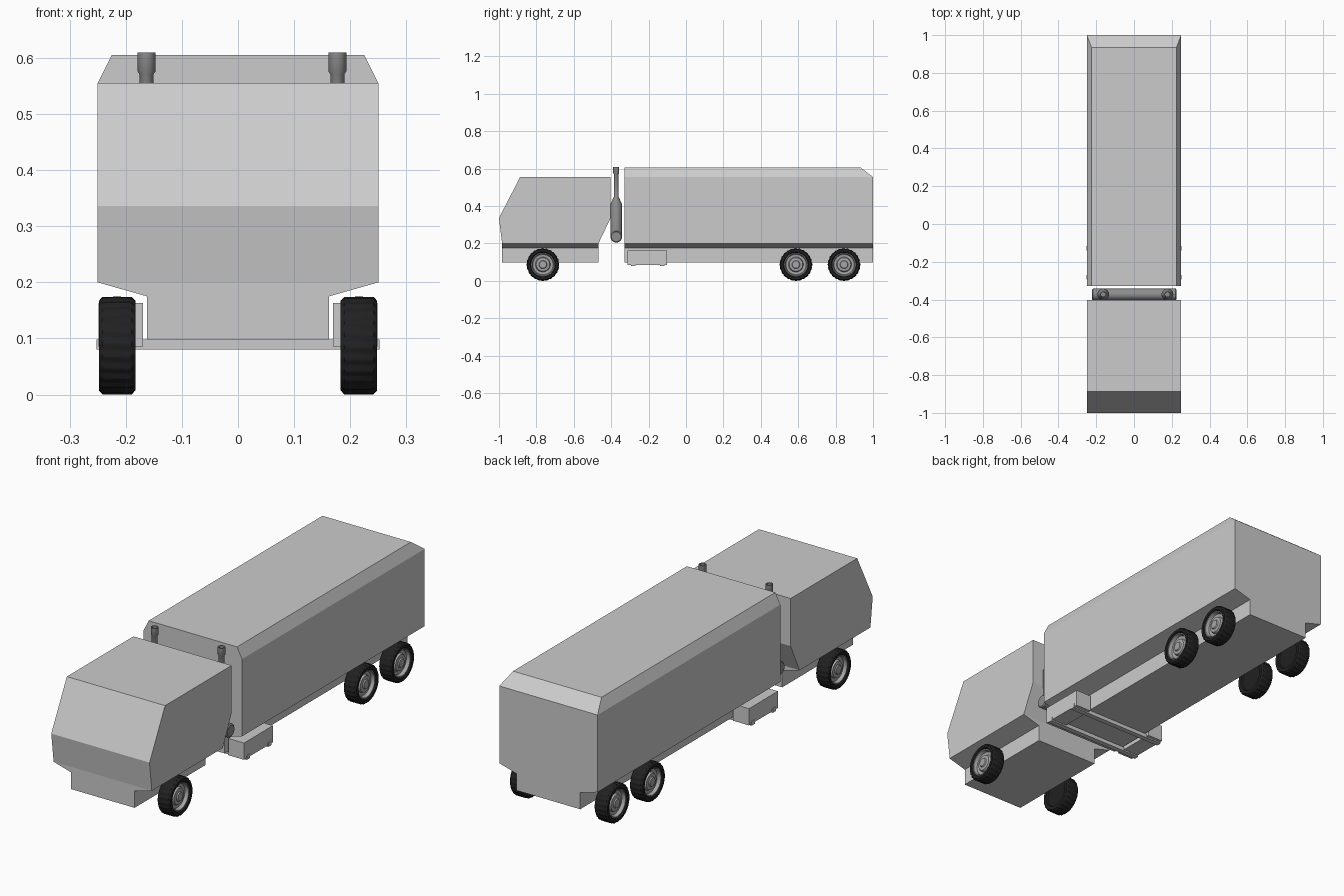
import bpy, bmesh, math
from mathutils import Matrix

if "Cube" in bpy.data.objects:
    bpy.data.objects.remove(bpy.data.objects["Cube"])


def material(name, v):
    m = bpy.data.materials.new(name)
    m.diffuse_color = (v, v, v, 1)
    m.use_nodes = True
    m.node_tree.nodes["Principled BSDF"].inputs["Base Color"].default_value = m.diffuse_color
    return m


RUBBER = material("rubber", 0.015)
METAL = material("metal", 0.38)
DARK_METAL = material("dark_metal", 0.27)


def finish(name, bm, mat=None, smooth=False):
    bmesh.ops.recalc_face_normals(bm, faces=bm.faces[:])
    me = bpy.data.meshes.new(name)
    bm.to_mesh(me)
    bm.free()
    ob = bpy.data.objects.new(name, me)
    bpy.context.collection.objects.link(ob)
    if mat:
        me.materials.append(mat)
    if smooth:
        bpy.ops.object.select_all(action='DESELECT')
        ob.select_set(True)
        bpy.context.view_layer.objects.active = ob
        bpy.ops.object.shade_smooth_by_angle(angle=math.radians(35))
    return ob


def skin(bm, rings):
    """Join successive vertex rings and cap both ends."""
    n = len(rings[0])
    for a, b in zip(rings, rings[1:]):
        for i in range(n):
            j = (i + 1) % n
            bm.faces.new((a[i], a[j], b[j], b[i]))
    bm.faces.new(rings[0])
    bm.faces.new(rings[-1])


def hull(name, levels):
    """Stack rectangles given as (z, half width, y front, y back)."""
    bm = bmesh.new()
    skin(bm, [[bm.verts.new(p) for p in
               ((-w, f, z), (w, f, z), (w, b, z), (-w, b, z))]
              for z, w, f, b in levels])
    return finish(name, bm)


def lathe(name, profile, matrix, segs=32, mat=None, tread=()):
    """Revolve (radius, height) points about z; tread rings get notches."""
    bm = bmesh.new()
    rings = []
    for k, (r, h) in enumerate(profile):
        ring = []
        for i in range(segs):
            a = 2 * math.pi * i / segs
            rr = r - (0.0025 if k in tread and i % 4 >= 2 else 0)
            ring.append(bm.verts.new((rr * math.cos(a), rr * math.sin(a), h)))
        rings.append(ring)
    skin(bm, rings)
    bm.transform(matrix)
    return finish(name, bm, mat, True)


def box(name, x0, x1, y0, y1, z0, z1):
    return hull_offset(name, (x0 + x1) / 2, [(z0, abs(x1 - x0) / 2, y0, y1),
                                             (z1, abs(x1 - x0) / 2, y0, y1)])


def hull_offset(name, x, levels):
    ob = hull(name, levels)
    ob.data.transform(Matrix.Translation((x, 0, 0)))
    return ob


# Cab and trailer, each with a narrow chassis flaring into the body
hull("cab", [(0.098, 0.162, -0.983, -0.468), (0.175, 0.162, -0.983, -0.468),
             (0.20, 0.25, -0.983, -0.468), (0.336, 0.25, -1.0, -0.403),
             (0.555, 0.25, -0.887, -0.403)])
hull("trailer", [(0.098, 0.162, -0.328, 1.0), (0.175, 0.162, -0.328, 1.0),
                 (0.20, 0.25, -0.328, 1.0), (0.555, 0.25, -0.328, 1.0),
                 (0.605, 0.225, -0.328, 0.935)])

# Wheels: tyre and dished rim, outer face pointing along local z
TYRE = [(0.060, -0.024), (0.064, -0.032), (0.080, -0.0325), (0.087, -0.026),
        (0.0872, 0.0), (0.087, 0.026), (0.080, 0.0325), (0.068, 0.0325),
        (0.063, 0.027), (0.062, 0.008)]
RIM = [(0.063, 0.0), (0.064, 0.027), (0.059, 0.027), (0.054, 0.012),
       (0.040, 0.010), (0.036, 0.020), (0.022, 0.022), (0.019, 0.027)]
for side, sx in (("left", -1), ("right", 1)):
    for axle, y in (("front", -0.765), ("middle", 0.588), ("rear", 0.845)):
        m = (Matrix.Translation((sx * 0.2155, y, 0.0872))
             @ Matrix.Rotation(sx * math.pi / 2, 4, 'Y'))
        lathe(f"{axle}_{side}_tyre", TYRE, m, 96, RUBBER, (3, 4, 5))
        lathe(f"{axle}_{side}_rim", RIM, m, 32, METAL)

# Exhaust: cross silencer between cab and trailer with two upright stacks
lathe("exhaust_silencer",
      [(0.026, -0.2235), (0.031, -0.219), (0.031, 0.219), (0.026, 0.2235)],
      Matrix.Translation((0.0015, -0.373, 0.236))
      @ Matrix.Rotation(math.pi / 2, 4, 'Y'), 24, DARK_METAL)
STACK = [(0.031, 0.236), (0.031, 0.41), (0.0125, 0.45), (0.0125, 0.571),
         (0.016, 0.576), (0.016, 0.61), (0.012, 0.61), (0.012, 0.59)]
for side, x in (("left", -0.163), ("right", 0.177)):
    lathe(f"exhaust_stack_{side}", STACK,
          Matrix.Translation((x, -0.373, 0)), 24, DARK_METAL)

# Side lockers carried by two cross bars under the trailer
for side, sx in (("left", -1), ("right", 1)):
    box(f"locker_{side}", sx * 0.169, sx * 0.249, -0.312, -0.102, 0.086, 0.163)
for end, y in (("front", -0.283), ("rear", -0.128)):
    box(f"locker_bar_{end}", -0.252, 0.252, y - 0.012, y + 0.012, 0.08, 0.0985)
